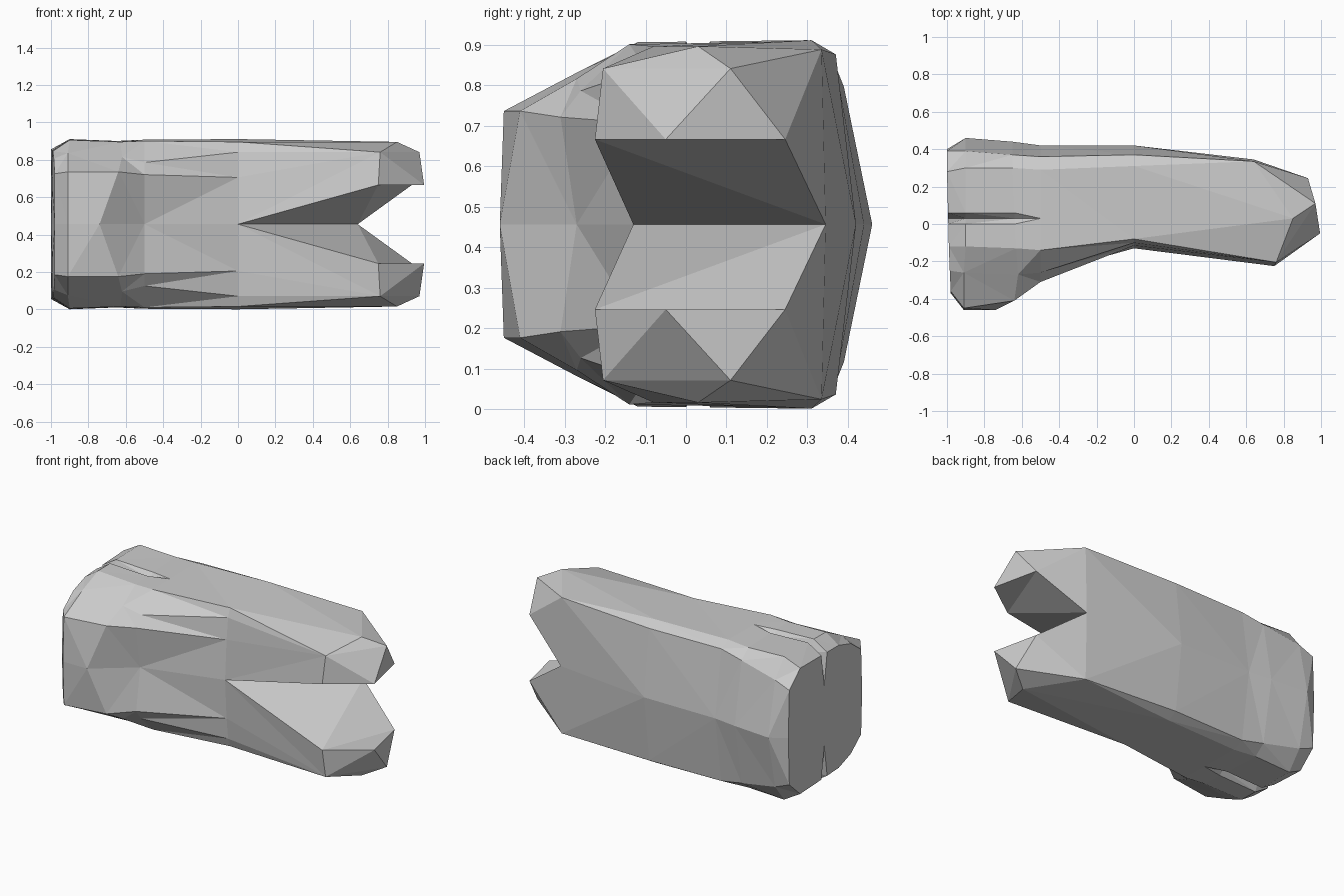
import bpy, bmesh
from mathutils import Vector

if "Cube" in bpy.data.objects:
    bpy.data.objects.remove(bpy.data.objects["Cube"])

MID = 0.456  # height of the symmetry plane


def make_part(name, faces):
    """Build upper-half faces, mirror them about the mid plane and weld."""
    bm = bmesh.new()
    for f in faces:
        for s in (1, -1):
            loop = f if s == 1 else f[::-1]
            bm.faces.new([bm.verts.new((x, y, MID + s * d)) for x, y, d in loop])
    bmesh.ops.remove_doubles(bm, verts=bm.verts, dist=0.0005)
    bmesh.ops.recalc_face_normals(bm, faces=bm.faces)
    bmesh.ops.triangulate(bm, faces=bm.faces)
    me = bpy.data.meshes.new(name)
    bm.to_mesh(me)
    bm.free()
    ob = bpy.data.objects.new(name, me)
    bpy.context.collection.objects.link(ob)


def bridge(rings):
    return [[a[i], a[i + 1], b[i + 1], b[i]]
            for a, b in zip(rings, rings[1:]) for i in range(len(a) - 1)]


def groove(ring, depth):
    """Insert a narrow fissure between the fourth and fifth ring points."""
    p, q = Vector(ring[3]), Vector(ring[4])
    extra = []
    for y, cut in ((0.0, 0), (0.03, depth), (0.06, 0)):
        v = p.lerp(q, (y - p.y) / (q.y - p.y))
        extra.append((v.x, v.y, v.z - cut))
    return ring[:4] + extra + ring[4:]


# half rings, front centre to back centre: x, y, height above mid plane
biting = [(-.98, -.37, 0), (-.98, -.36, .27), (-.985, -.25, .35), (-.99, -.12, .39),
          (-1, .28, .40), (-1, .39, .30), (-1, .40, 0)]
rim = [(-.91, -.46, 0), (-.91, -.45, .28), (-.91, -.26, .38), (-.90, -.12, .45),
       (-.90, .30, .455), (-.90, .39, .34), (-.90, .46, 0)]
bulge = [(-.74, -.46, 0), (-.64, -.41, .28), (-.62, -.27, .36), (-.63, -.13, .44),
         (-.65, .30, .445), (-.65, .37, .39), (-.65, .44, 0)]
waist = [(-.5, -.27, 0), (-.5, -.31, .265), (-.5, -.26, .33), (-.5, -.14, .445),
         (-.5, .29, .452), (-.5, .36, .42), (-.5, .42, 0)]
fork = [(0, -.13, 0), (0, -.115, .25), (0, -.10, .385), (0, -.08, .44),
        (0, .31, .455), (0, .37, .42), (0, .42, 0)]

# crown with grooved biting end
crown = [groove(r, d) for r, d in ((biting, .2), (rim, .07), (bulge, .03), (waist, 0))]
make_part("crown", bridge(crown) + [crown[0]])

# neck between crown and roots
make_part("neck", bridge([waist, fork]))

# two faceted roots with a slanted web between them
P, Q = (.75, -.225, .21), (.76, -.205, .385)
R, S = (.85, .03, .44), (.64, .335, .432)
T, U = (.93, .245, .21), (.995, -.05, .21)
V, W = (.97, .11, .385), (.64, .345, 0)
E = fork
make_part("roots", [
    [E[0], P, Q], [E[0], Q, E[2], E[1]], [E[2], Q, E[3]], [Q, R, E[3]],
    [E[3], R, E[4]], [R, S, E[4]], [E[4], S, E[5]], [E[5], S, E[6]], [S, W, E[6]],
    [S, T, W], [E[0], W, P], [W, T, P], [T, U, P],
    [P, U, Q], [Q, U, V], [Q, V, R], [U, T, V], [R, V, S], [V, T, S]])
